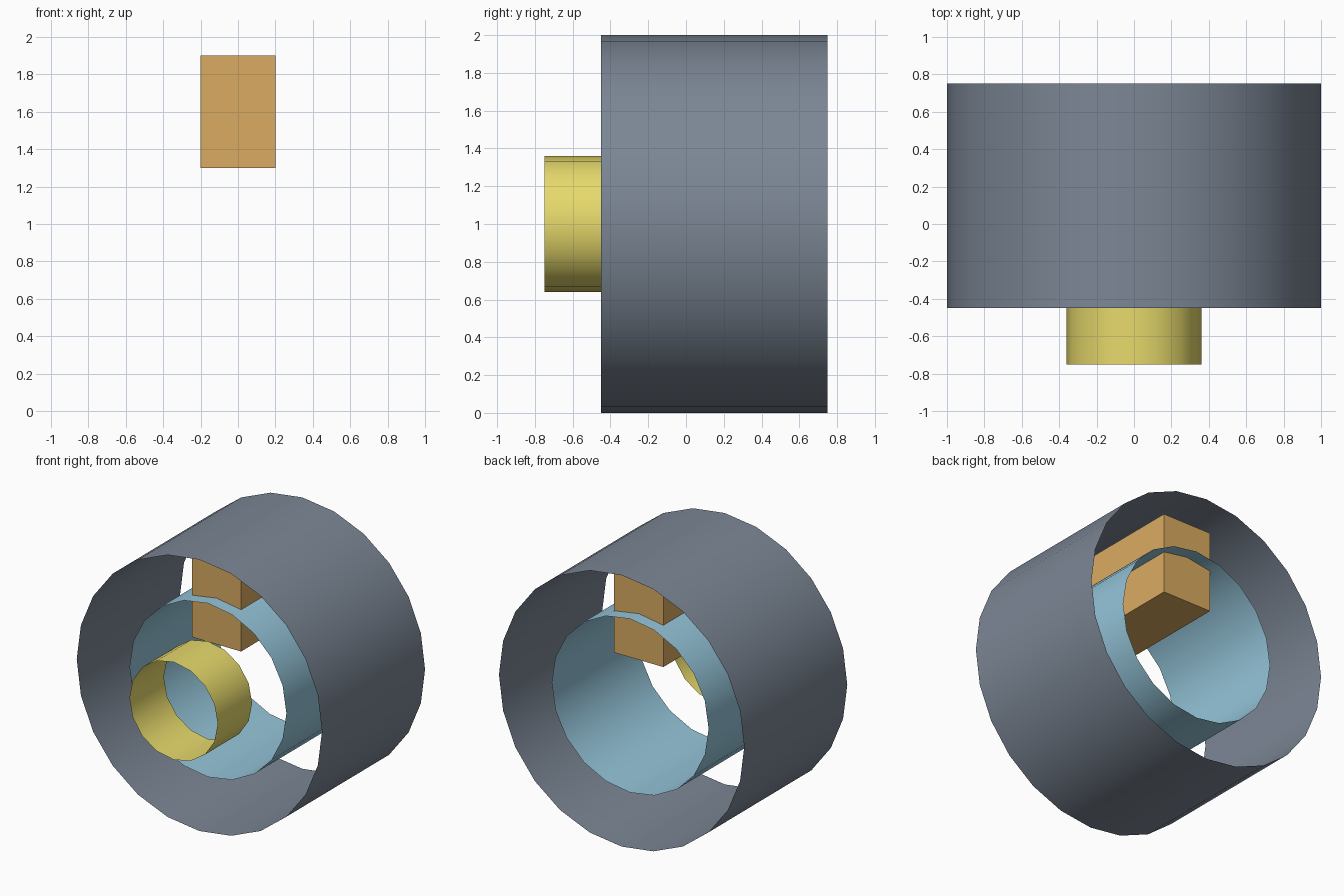
import bpy
from math import pi

if "Cube" in bpy.data.objects:
    bpy.data.objects.remove(bpy.data.objects["Cube"])


def colour(obj, rgb):
    mat = bpy.data.materials.new(obj.name + "_colour")
    mat.diffuse_color = (*rgb, 1)
    mat.use_nodes = True
    mat.node_tree.nodes["Principled BSDF"].inputs["Base Color"].default_value = mat.diffuse_color
    obj.data.materials.append(mat)


def open_tube(name, sides, radius, y0, y1, rgb):
    """Open-ended thin tube along y, centred on z = 1, with a vertex at the top."""
    bpy.ops.mesh.primitive_cylinder_add(
        vertices=sides, radius=radius, depth=y1 - y0, end_fill_type='NOTHING',
        location=(0, (y0 + y1) / 2, 1), rotation=(pi / 2, 0, 0))
    obj = bpy.context.object
    obj.name = name
    bpy.ops.object.shade_smooth()
    colour(obj, rgb)


# Nested tubes: outer casing, inner sleeve, front shaft
open_tube("outer_casing", 24, 1.00, -0.45, 0.75, (0.20, 0.24, 0.30))
open_tube("inner_sleeve", 20, 0.64, -0.35, 0.65, (0.30, 0.56, 0.70))
open_tube("front_shaft", 16, 0.36, -0.75, -0.35, (0.80, 0.70, 0.15))

# Key block that pokes through the top of the sleeve
bpy.ops.mesh.primitive_cube_add(size=1, location=(0, 0.15, 1.6))
block = bpy.context.object
block.name = "key_block"
block.scale = (0.4, 0.8, 0.6)
bpy.ops.object.transform_apply(location=False, rotation=False, scale=True)
colour(block, (0.70, 0.41, 0.12))
